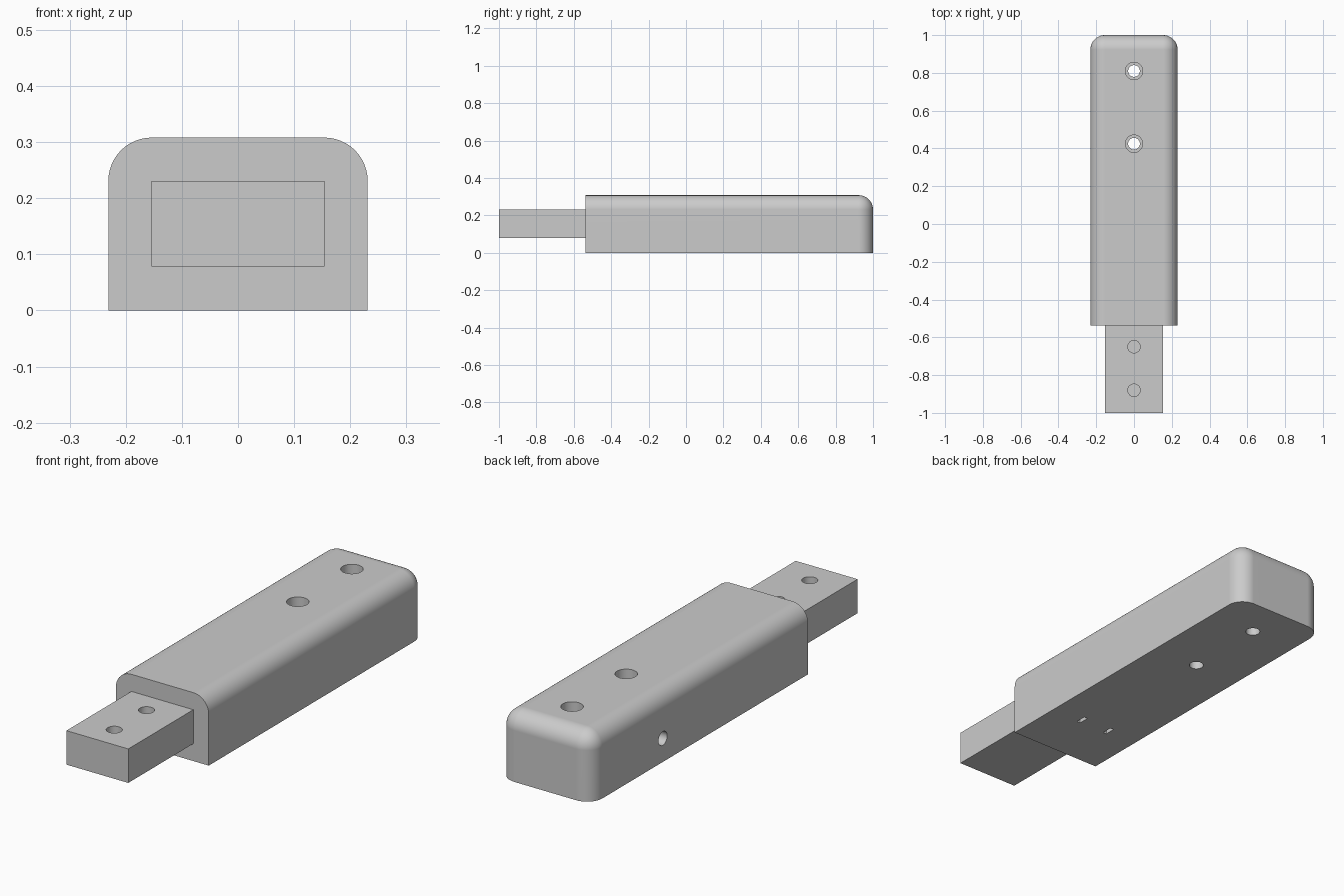
import bpy, bmesh, math

if "Cube" in bpy.data.objects:
    bpy.data.objects.remove(bpy.data.objects["Cube"])

grey = bpy.data.materials.new("light_grey")
grey.diffuse_color = (0.6, 0.6, 0.6, 1)
grey.use_nodes = True
grey.node_tree.nodes["Principled BSDF"].inputs["Base Color"].default_value = grey.diffuse_color


def box(name, lo, hi):
    """Box from its low and high corners."""
    bpy.ops.mesh.primitive_cube_add(size=1)
    ob = bpy.context.object
    ob.name = name
    for v in ob.data.vertices:
        v.co = [lo[i] if v.co[i] < 0 else hi[i] for i in range(3)]
    ob.data.materials.append(grey)
    return ob


def cylinder(radius, depth, centre, rot=(0, 0, 0)):
    bpy.ops.mesh.primitive_cylinder_add(vertices=40, radius=radius, depth=depth,
                                        location=centre, rotation=rot)
    ob = bpy.context.object
    ob.name = "cutter"
    ob.data.materials.append(grey)
    return ob


def cut(target, cutter):
    """Subtract the cutter, then discard it."""
    cutter.hide_render = True
    mod = target.modifiers.new("cut", 'BOOLEAN')
    mod.operation = 'DIFFERENCE'
    mod.solver = 'EXACT'
    mod.object = cutter
    bpy.context.view_layer.objects.active = target
    bpy.ops.object.modifier_apply(modifier=mod.name)
    bpy.data.objects.remove(cutter)


def bore(target, radius, x, y, z0, z1):
    cut(target, cylinder(radius, z1 - z0, (x, y, (z0 + z1) / 2)))


W, FRONT, BACK, TOP = 0.231, -0.538, 1.0, 0.308

# Main body: top and rear upright edges rounded, bottom and front edges sharp
body = box("body", (-W, FRONT, 0), (W, BACK, TOP))
bm = bmesh.new()
bm.from_mesh(body.data)
edges = []
for e in bm.edges:
    mid = (e.verts[0].co + e.verts[1].co) / 2
    on_side = abs(mid.x) > 0.1
    on_top, on_back = mid.z > TOP - 0.01, mid.y > BACK - 0.01
    if (on_top and (on_side or on_back)) or (on_back and on_side):
        edges.append(e)
bmesh.ops.bevel(bm, geom=edges, offset=0.077, segments=12, profile=0.5,
                affect='EDGES', clamp_overlap=False)
bm.to_mesh(body.data)
bm.free()

# Counterbored screw holes through the body
for y in (0.425, 0.81):
    bore(body, 0.031, 0, y, -0.1, 0.5)
    bore(body, 0.046, 0, y, 0.154, 0.5)

# Blind hole in the left side
cut(body, cylinder(0.031, 0.3, (-W, 0.495, 0.106), (0, math.pi / 2, 0)))

# Pair of small slots in the underside
for x in (-0.075, 0.075):
    cut(body, box("cutter", (x - 0.009, -0.289, -0.1), (x + 0.009, -0.239, 0.077)))

# Tenon at the front with two blind holes
tenon = box("tenon", (-0.154, -1, 0.078), (0.154, FRONT, 0.231))
for y in (-0.88, -0.65):
    bore(tenon, 0.033, 0, y, 0.154, 0.4)

# Smooth rounds, crisp flats
for ob in (body, tenon):
    bpy.ops.object.select_all(action='DESELECT')
    ob.select_set(True)
    bpy.context.view_layer.objects.active = ob
    bpy.ops.object.shade_smooth_by_angle(angle=math.radians(30))
    mod = ob.modifiers.new("flat_normals", 'WEIGHTED_NORMAL')
    mod.keep_sharp = True
